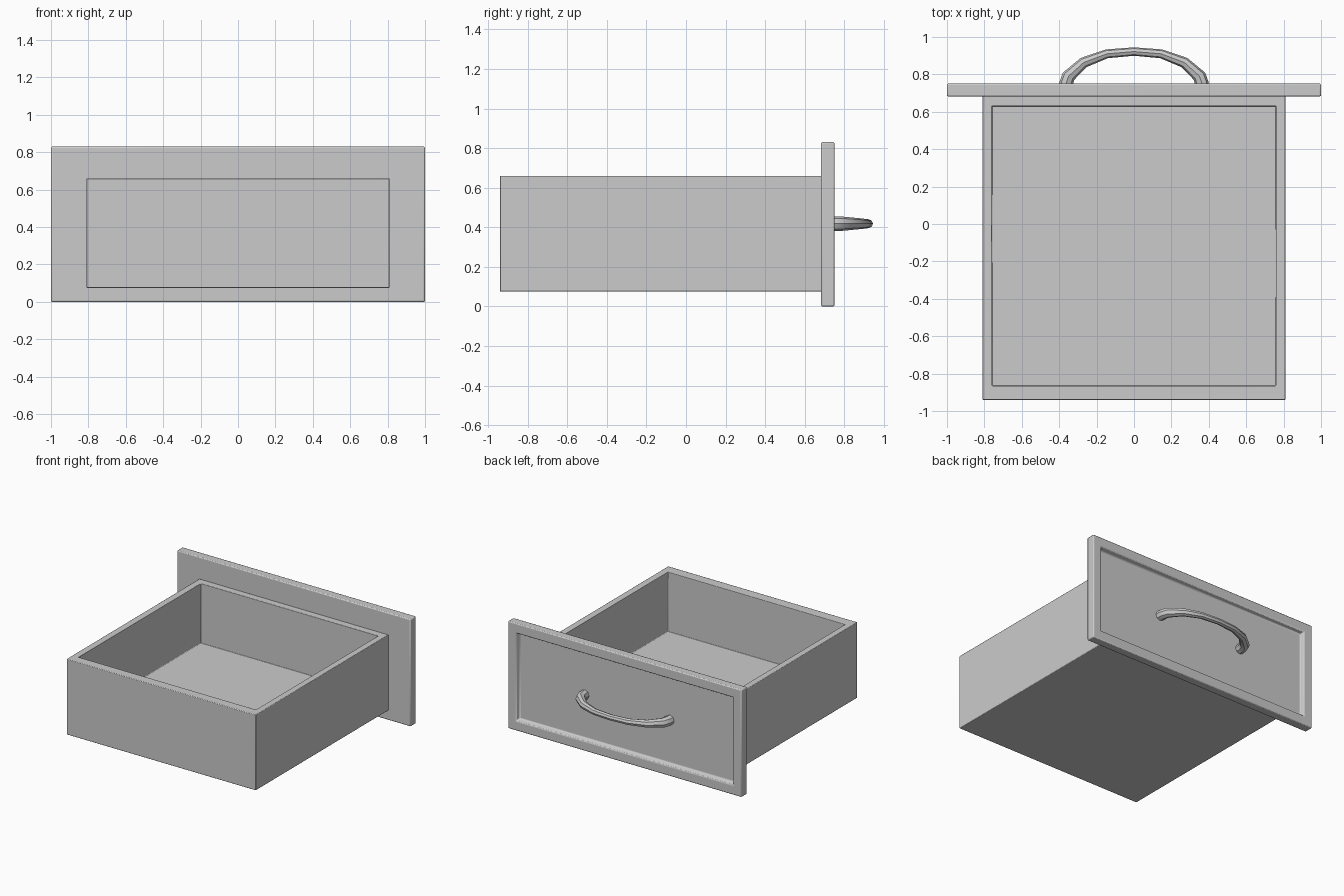
import bpy, bmesh

if "Cube" in bpy.data.objects:
    bpy.data.objects.remove(bpy.data.objects["Cube"])


def finish(obj, bevel=0.0):
    bpy.ops.object.select_all(action='DESELECT')
    obj.select_set(True)
    bpy.context.view_layer.objects.active = obj
    if bevel:
        m = obj.modifiers.new("soft_edges", 'BEVEL')
        m.width = bevel
        m.segments = 2
        m.limit_method = 'ANGLE'
    bpy.ops.object.shade_smooth_by_angle()


def ring_solid(name, rings, place, bevel):
    """Skin rectangles (u0, u1, v0, v1, w) in order and cap both ends."""
    bm = bmesh.new()
    loops = []
    for u0, u1, v0, v1, w in rings:
        corners = [(u0, v0), (u1, v0), (u1, v1), (u0, v1)]
        loops.append([bm.verts.new(place(u, v, w)) for u, v in corners])
    for a, b in zip(loops, loops[1:]):
        for i in range(4):
            j = (i + 1) % 4
            bm.faces.new((a[i], a[j], b[j], b[i]))
    bm.faces.new(loops[0])
    bm.faces.new(loops[-1])
    bmesh.ops.recalc_face_normals(bm, faces=bm.faces)
    me = bpy.data.meshes.new(name)
    bm.to_mesh(me)
    bm.free()
    obj = bpy.data.objects.new(name, me)
    bpy.context.collection.objects.link(obj)
    finish(obj, bevel)
    return obj


# Open drawer box: outside walls, rim, inside walls, floor
ring_solid("drawer_box", [
    (-0.81, 0.81, -0.94, 0.685, 0.075),
    (-0.81, 0.81, -0.94, 0.685, 0.66),
    (-0.76, 0.76, -0.865, 0.63, 0.66),
    (-0.76, 0.76, -0.865, 0.63, 0.197),
], lambda u, v, w: (u, v, w), 0.004)

# Face panel with a recessed field on its outer side
ring_solid("face_panel", [
    (-1.0, 1.0, 0.0, 0.83, 0.682),
    (-1.0, 1.0, 0.0, 0.83, 0.75),
    (-0.93, 0.93, 0.075, 0.755, 0.75),
    (-0.92, 0.92, 0.085, 0.745, 0.717),
], lambda u, v, w: (u, w, v), 0.007)

# Bowed pull handle, thinner towards the middle
half = [(0.365, 0.705, 0.037), (0.363, 0.75, 0.037), (0.350, 0.79, 0.036),
        (0.270, 0.863, 0.029), (0.145, 0.910, 0.024)]
path = ([(-x, y, r) for x, y, r in half] + [(0, 0.922, 0.0225)] + half[::-1])
curve = bpy.data.curves.new("handle", 'CURVE')
curve.dimensions = '3D'
curve.bevel_depth = 1.0
curve.bevel_resolution = 2
curve.use_fill_caps = True
spline = curve.splines.new('POLY')
spline.points.add(len(path) - 1)
for p, (x, y, r) in zip(spline.points, path):
    p.co = (x, y, 0.418, 1)
    p.radius = r
handle = bpy.data.objects.new("handle", curve)
bpy.context.collection.objects.link(handle)
bpy.ops.object.select_all(action='DESELECT')
handle.select_set(True)
bpy.context.view_layer.objects.active = handle
bpy.ops.object.convert(target='MESH')
finish(bpy.context.view_layer.objects.active)
